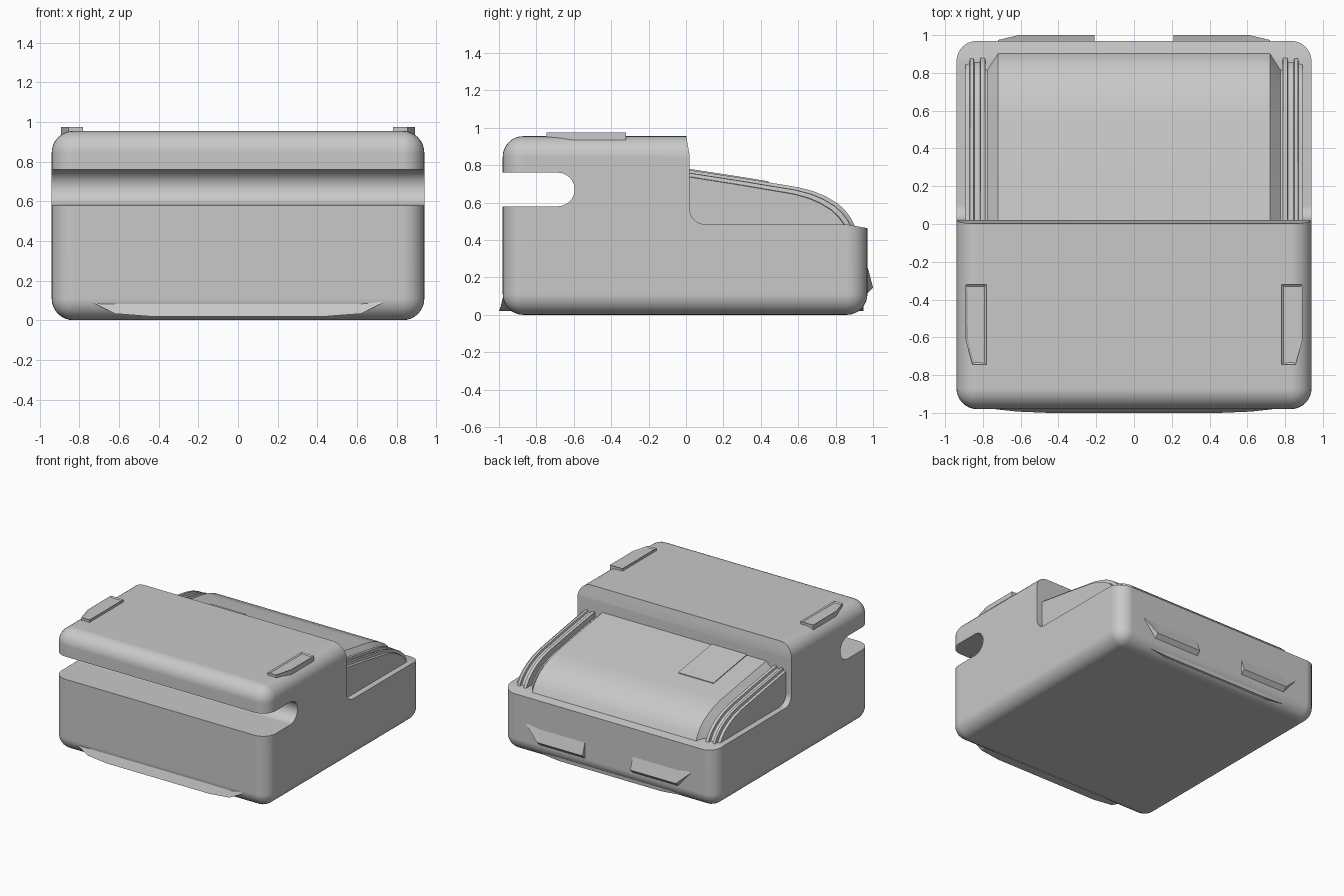
import bpy, bmesh, math

if "Cube" in bpy.data.objects:
    bpy.data.objects.remove(bpy.data.objects["Cube"], do_unlink=True)

grey = bpy.data.materials.new("light_grey_plastic")
grey.use_nodes = True
grey.diffuse_color = (0.58, 0.58, 0.58, 1)
grey.node_tree.nodes["Principled BSDF"].inputs["Base Color"].default_value = grey.diffuse_color


def finish(name, bm):
    bmesh.ops.recalc_face_normals(bm, faces=bm.faces)
    mesh = bpy.data.meshes.new(name)
    bm.to_mesh(mesh)
    bm.free()
    ob = bpy.data.objects.new(name, mesh)
    bpy.context.collection.objects.link(ob)
    mesh.materials.append(grey)
    return ob


def activate(ob):
    bpy.ops.object.select_all(action='DESELECT')
    ob.select_set(True)
    bpy.context.view_layer.objects.active = ob


def smooth(ob, degrees=30):
    activate(ob)
    bpy.ops.object.shade_smooth_by_angle(angle=math.radians(degrees))
    mod = ob.modifiers.new("weighted_normals", 'WEIGHTED_NORMAL')
    mod.keep_sharp = True


def loft(name, rings):
    """Skin a row of equal rings of 3D points and cap both ends."""
    bm = bmesh.new()
    loops = [[bm.verts.new(p) for p in ring] for ring in rings]
    n = len(loops[0])
    for a, b in zip(loops, loops[1:]):
        for i in range(n):
            j = (i + 1) % n
            bm.faces.new((a[i], a[j], b[j], b[i]))
    bm.faces.new(loops[0])
    bm.faces.new(loops[-1])
    return finish(name, bm)


def across(name, sections):
    """Loft side profiles (y, z) placed at given x positions."""
    return loft(name, [[(x, y, z) for y, z in prof] for x, prof in sections])


def arc(cy, cz, r, start, end, steps=12):
    angles = [math.radians(start + (end - start) * i / steps) for i in range(steps + 1)]
    return [(cy + r * math.cos(a), cz + r * math.sin(a)) for a in angles]


def cut(ob, cutter):
    cutter.hide_render = True
    mod = ob.modifiers.new("cut", 'BOOLEAN')
    mod.operation, mod.solver, mod.object = 'DIFFERENCE', 'EXACT', cutter
    activate(ob)
    bpy.ops.object.modifier_apply(modifier=mod.name)
    bpy.data.objects.remove(cutter, do_unlink=True)


# Body: rounded block with a front slot and a stepped-down rear deck
bm = bmesh.new()
bmesh.ops.create_cube(bm, size=1)
for v in bm.verts:
    v.co = (v.co.x * 1.88, v.co.y * 1.95 - 0.005, (v.co.z + 0.5) * 0.955)
bmesh.ops.bevel(bm, geom=bm.edges[:], offset=0.11, segments=8, profile=0.5, affect='EDGES')
body = finish("body", bm)

slot = [(-1.2, 0.58)] + arc(-0.685, 0.67, 0.09, -90, 90) + [(-1.2, 0.76)]
step = ([(0.0, 1.2), (0.002, 0.95), (0.02, 0.85)] + arc(0.1, 0.565, 0.08, 180, 270)
        + [(0.86, 0.483), (0.97, 0.463), (1.2, 0.46), (1.2, 1.2)])
for label, prof in (("slot_cutter", slot), ("step_cutter", step)):
    cut(body, across(label, [(-1.2, prof), (1.2, prof)]))
smooth(body)

# Rear cover: curved hood whose cross-section has sloped shoulders and ribbed rails
hood = [(0.01, 0.775), (0.3, 0.731), (0.6, 0.682), (0.68, 0.661), (0.75, 0.632),
        (0.81, 0.596), (0.85, 0.56), (0.88, 0.52), (0.905, 0.47)]


def hood_profile(drop):
    top = [(max(0.01, y - 1.1 * drop * y), z - drop) for y, z in hood]
    return top + [(top[-1][0], 0.38), (0.01, 0.38)]


half = [(0.72, 0), (0.775, 0.055), (0.785, 0.055), (0.788, 0.014), (0.812, 0.014),
        (0.816, 0.03), (0.845, 0.03), (0.849, 0.016), (0.868, 0.016), (0.872, 0.035),
        (0.893, 0.037)]
sections = [(-x, d) for x, d in reversed(half)] + half
smooth(across("rear_cover", [(x, hood_profile(d)) for x, d in sections]), 25)

# Thin access panel on the cover
panel = [(0.012, 0.72), (0.012, 0.781), (0.3, 0.737), (0.44, 0.714), (0.44, 0.68)]
across("access_panel", [(-0.55, panel), (-0.24, panel)])

# Top grips and rear catches, one on each side
grip = [(0.782, -0.745), (0.855, -0.745), (0.893, -0.61), (0.893, -0.32), (0.782, -0.32)]
catch = [(0.955, 0.285), (1.0, 0.145), (0.955, 0.10)]
catch_tip = [(0.96, 0.27), (0.974, 0.245), (0.96, 0.235)]
for side, s in (("left", 1), ("right", -1)):
    ob = loft(side + "_top_grip", [[(s * x, y, z) for x, y in grip] for z in (0.9, 0.975)])
    bm = bmesh.new()
    bm.from_mesh(ob.data)
    top = [f for f in bm.faces if f.normal.z > 0.9]
    bmesh.ops.inset_region(bm, faces=top, thickness=0.014, depth=0)
    bmesh.ops.translate(bm, vec=(0, 0, -0.008), verts=top[0].verts[:])
    bm.to_mesh(ob.data)
    bm.free()
    across(side + "_rear_catch",
           [(s * 0.21, catch), (s * 0.61, catch), (s * 0.72, catch_tip)])

# Bottom lips along the front and rear edges
lip_half = [(0.45, 1.0, 0.02), (0.62, 0.993, 0.033), (0.73, 0.981, 0.088)]
lip_row = [(-x, y, z) for x, y, z in reversed(lip_half)] + lip_half
across("front_lip", [(x, [(-0.968, 0.105), (-y, z), (-0.9, z)]) for x, y, z in lip_row])
across("rear_lip", [(x, [(0.955, 0.105), (y - 0.052, z), (0.87, z)]) for x, y, z in lip_row])
